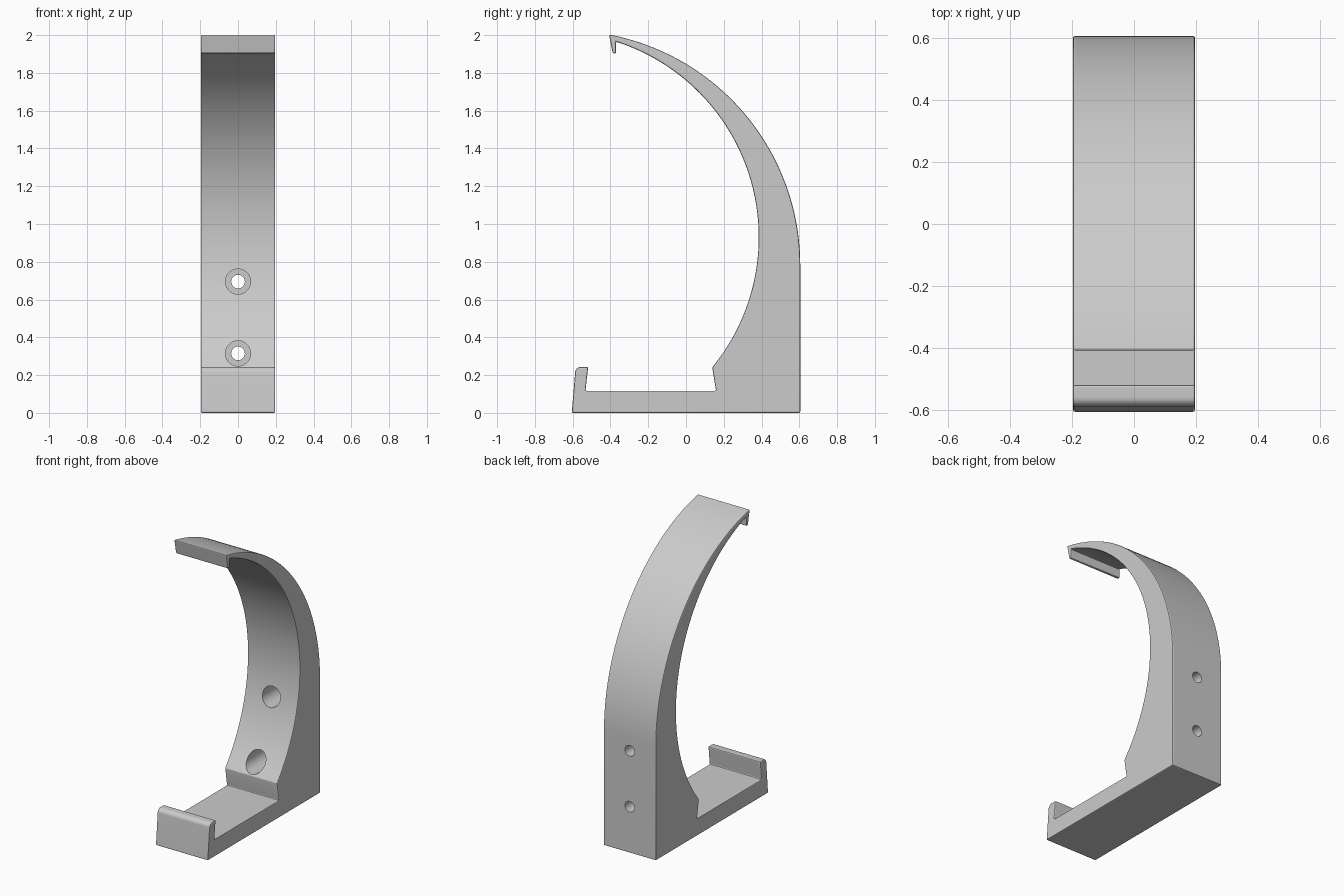
import bpy
import bmesh
from math import sin, cos, pi, atan2

cube = bpy.data.objects.get("Cube")
if cube:
    bpy.data.objects.remove(cube)

HALF_WIDTH = 0.197

grey = bpy.data.materials.new("plain grey")
grey.use_nodes = True
grey.diffuse_color = (0.6, 0.6, 0.6, 1)
grey.node_tree.nodes["Principled BSDF"].inputs["Base Color"].default_value = (0.6, 0.6, 0.6, 1)


def arc(cy, cz, start, end, steps):
    """Points (y, z) along a circle around (cy, cz) from start to end point."""
    radius = ((start[0] - cy) ** 2 + (start[1] - cz) ** 2) ** 0.5
    a = atan2(start[1] - cz, start[0] - cy)
    b = atan2(end[1] - cz, end[0] - cy)
    return [(cy + radius * cos(a + (b - a) * i / steps),
             cz + radius * sin(a + (b - a) * i / steps)) for i in range(steps + 1)]


def make_object(name, bm):
    bmesh.ops.recalc_face_normals(bm, faces=bm.faces)
    mesh = bpy.data.meshes.new(name)
    bm.to_mesh(mesh)
    bm.free()
    mesh.materials.append(grey)
    obj = bpy.data.objects.new(name, mesh)
    bpy.context.collection.objects.link(obj)
    return obj


def apply(obj, modifier):
    bpy.ops.object.select_all(action="DESELECT")
    obj.select_set(True)
    bpy.context.view_layer.objects.active = obj
    bpy.ops.object.modifier_apply(modifier=modifier.name)


# Side profile: base, back, outer arc, top hook, inner arc, tray, front lip
profile = [(-0.605, 0), (0.605, 0)]
profile += arc(-0.64, 0.78, (0.605, 0.78), (-0.408, 2.003), 48)
profile += [(-0.388, 1.903), (-0.37, 1.903)]
profile += arc(-0.702, 0.93, (-0.37, 1.965), (0.14, 0.24), 60)
profile += [(0.159, 0.117), (-0.532, 0.117), (-0.518, 0.243)]
profile += arc(-0.557, 0.213, (-0.557, 0.243), (-0.587, 0.213), 6)

bm = bmesh.new()
face = bm.faces.new([bm.verts.new((-HALF_WIDTH, y, z)) for y, z in profile])
extruded = bmesh.ops.extrude_face_region(bm, geom=[face])
bmesh.ops.translate(bm, vec=(2 * HALF_WIDTH, 0, 0),
                    verts=[v for v in extruded["geom"] if isinstance(v, bmesh.types.BMVert)])
bracket = make_object("wall_hook_bracket", bm)

# Softened edges
bevel = bracket.modifiers.new("soft edges", "BEVEL")
bevel.width = 0.007
bevel.segments = 2
bevel.limit_method = "ANGLE"
apply(bracket, bevel)


# Counterbored screw holes
def screw_hole(z, sides=40):
    bm = bmesh.new()
    rings = []
    for y, r in [(-0.1, 0.067), (0.52, 0.067), (0.52, 0.036), (0.7, 0.036)]:
        rings.append([bm.verts.new((r * cos(2 * pi * i / sides), y, z + r * sin(2 * pi * i / sides)))
                      for i in range(sides)])
    for a, b in zip(rings, rings[1:]):
        for i in range(sides):
            j = (i + 1) % sides
            bm.faces.new((a[i], a[j], b[j], b[i]))
    bm.faces.new(rings[0])
    bm.faces.new(rings[-1])
    cutter = make_object("screw_hole_cutter", bm)
    cutter.hide_render = True
    return cutter


for height in (0.315, 0.695):
    cutter = screw_hole(height)
    cut = bracket.modifiers.new("screw hole", "BOOLEAN")
    cut.operation = "DIFFERENCE"
    cut.solver = "EXACT"
    cut.object = cutter
    apply(bracket, cut)
    bpy.data.objects.remove(cutter)

bpy.ops.object.select_all(action="DESELECT")
bracket.select_set(True)
bpy.context.view_layer.objects.active = bracket
bpy.ops.object.shade_smooth_by_angle(angle=0.34)
